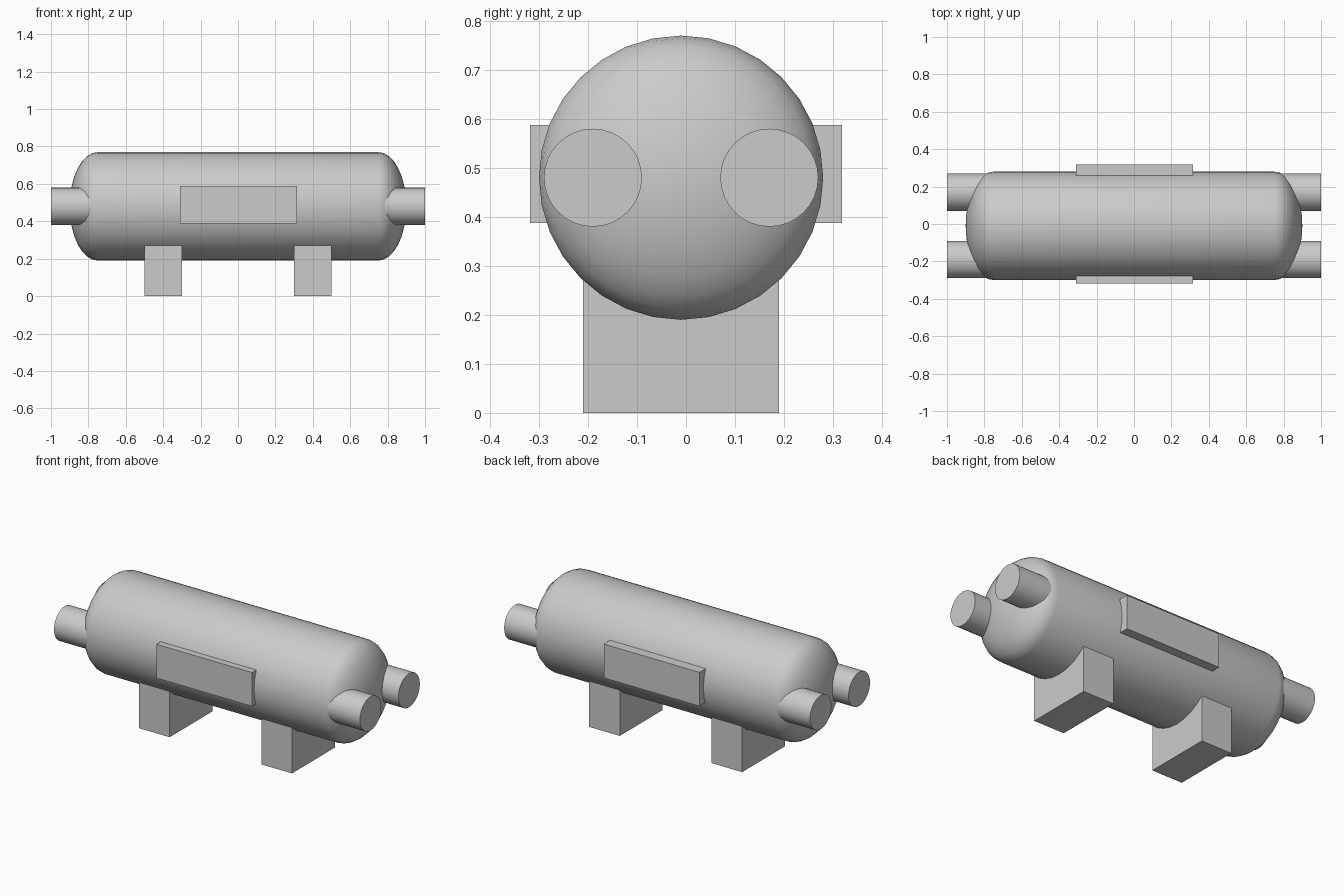
import bpy, bmesh
from math import sin, cos, pi, radians
from mathutils import Vector

if "Cube" in bpy.data.objects:
    bpy.data.objects.remove(bpy.data.objects["Cube"])

CY, CZ = -0.01, 0.48      # tank axis
SIDES = 32


def finish(name, bm, smooth=False):
    bmesh.ops.recalc_face_normals(bm, faces=bm.faces)
    me = bpy.data.meshes.new(name)
    bm.to_mesh(me)
    bm.free()
    ob = bpy.data.objects.new(name, me)
    bpy.context.collection.objects.link(ob)
    if smooth:
        bpy.ops.object.select_all(action='DESELECT')
        ob.select_set(True)
        bpy.context.view_layer.objects.active = ob
        bpy.ops.object.shade_smooth_by_angle(angle=radians(35))
    return ob


def box(name, lo, hi):
    lo, hi = Vector(lo), Vector(hi)
    bm = bmesh.new()
    bmesh.ops.create_cube(bm, size=1)
    bmesh.ops.scale(bm, vec=hi - lo, verts=bm.verts)
    bmesh.ops.translate(bm, vec=(lo + hi) / 2, verts=bm.verts)
    return finish(name, bm)


def lathe_x(name, profile, cy, cz):
    """Revolve (x, radius) points about a line parallel to x."""
    bm = bmesh.new()
    vs = [bm.verts.new((x, cy + r, cz)) for x, r in profile]
    edges = [bm.edges.new(p) for p in zip(vs, vs[1:])]
    bmesh.ops.spin(bm, geom=vs + edges, cent=(0, cy, cz), axis=(1, 0, 0),
                   angle=2 * pi, steps=SIDES)
    bmesh.ops.remove_doubles(bm, verts=bm.verts, dist=1e-5)
    return finish(name, bm, smooth=True)


# Tank with elliptical domed ends
dome = [(0.75 + 0.15 * sin(i * pi / 16), 0.29 * cos(i * pi / 16)) for i in range(9)]
dome[-1] = (0.9, 0)
lathe_x("tank", [(-x, r) for x, r in reversed(dome)] + dome, CY, CZ)

for side, s in (("left", -1), ("right", 1)):
    # Two pipe stubs on each end
    for place, dy in (("front", -0.18), ("back", 0.18)):
        lathe_x(f"{side}_{place}_pipe",
                [(s * 0.76, 0), (s * 0.76, 0.1), (s * 1.0, 0.1), (s * 1.0, 0)],
                CY + dy, CZ)
    # Support foot reaching into the tank
    box(f"{side}_foot", (s * 0.4 - 0.1, -0.21, 0), (s * 0.4 + 0.1, 0.19, 0.3))

# Side plates
box("front_plate", (-0.31, -0.318, 0.388), (0.315, -0.22, 0.588))
box("back_plate", (-0.31, 0.22, 0.388), (0.315, 0.318, 0.588))
